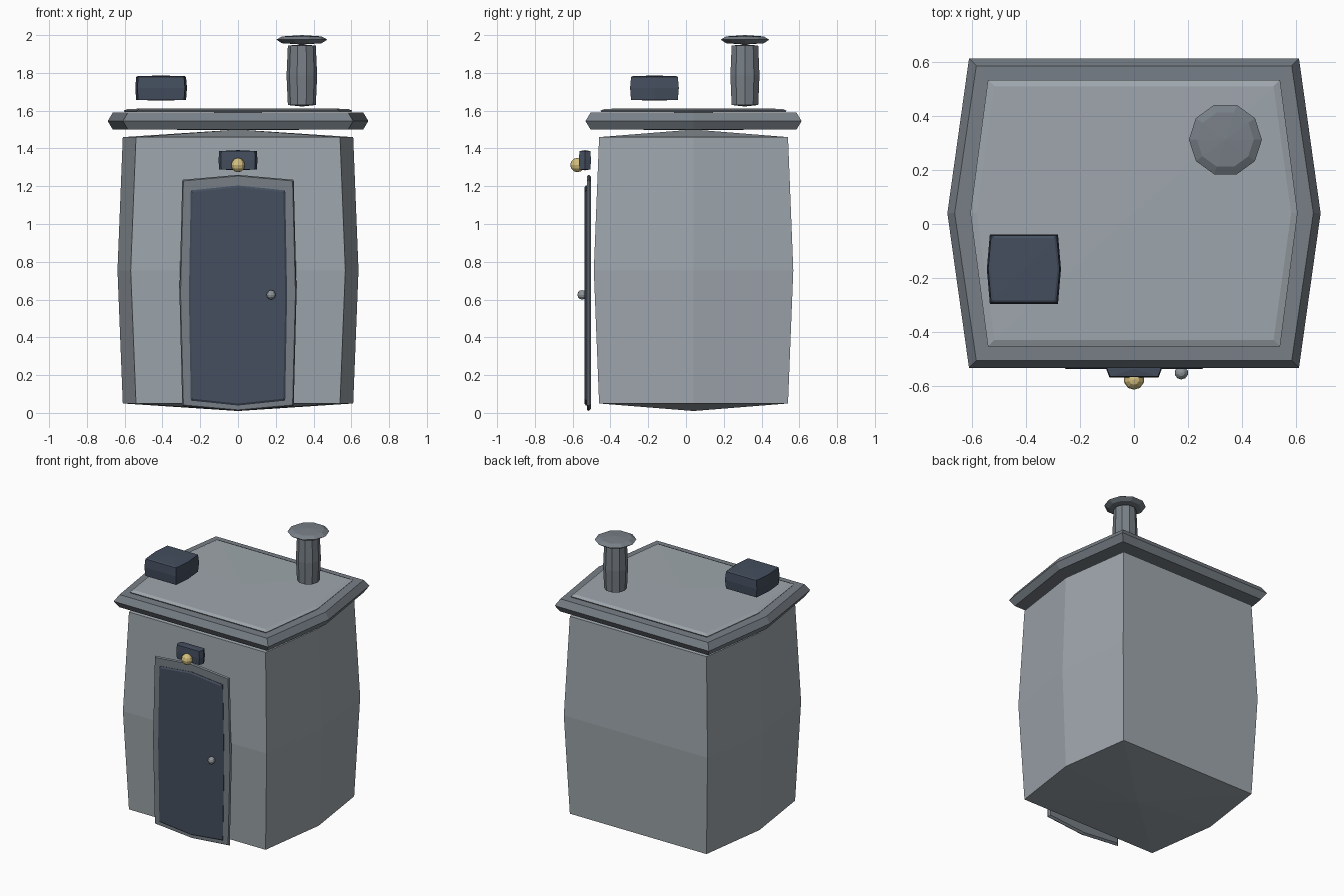
import bpy
import bmesh
import math

if "Cube" in bpy.data.objects:
    bpy.data.objects.remove(bpy.data.objects["Cube"])


def material(name, rgb):
    m = bpy.data.materials.new(name)
    m.diffuse_color = (*rgb, 1.0)
    m.use_nodes = True
    m.node_tree.nodes["Principled BSDF"].inputs["Base Color"].default_value = m.diffuse_color
    return m


WALL = material("wall_grey", (0.342, 0.381, 0.413))
TRIM = material("trim_grey", (0.185, 0.212, 0.240))
DARK = material("dark_slate", (0.058, 0.076, 0.112))
LAMP = material("lamp_yellow", (0.66, 0.52, 0.21))
KNOB = material("knob_grey", (0.27, 0.30, 0.32))


def finish(name, bm, mat):
    bmesh.ops.recalc_face_normals(bm, faces=bm.faces)
    me = bpy.data.meshes.new(name)
    bm.to_mesh(me)
    bm.free()
    me.materials.append(mat)
    ob = bpy.data.objects.new(name, me)
    bpy.context.collection.objects.link(ob)
    return ob


def loft(name, rings, mat, start=None, end=None):
    """Join equal-length rings; close each end with an apex point or a flat cap."""
    bm = bmesh.new()
    loops = [[bm.verts.new(p) for p in ring] for ring in rings]
    n = len(loops[0])
    for a, b in zip(loops, loops[1:]):
        for i in range(n):
            j = (i + 1) % n
            bm.faces.new((a[i], a[j], b[j], b[i]))
    for ring, apex in ((loops[0], start), (loops[-1], end)):
        if apex is None:
            bm.faces.new(ring)
        else:
            tip = bm.verts.new(apex)
            for i in range(n):
                bm.faces.new((ring[i], ring[(i + 1) % n], tip))
    return finish(name, bm, mat)


def bulged_box(name, cx, cy, corner, side, depth, levels, mat, bottom, top):
    """Six-sided block, sides pointed at mid depth; levels are (z, growth)."""
    rings = []
    for z, g in levels:
        c, s, d = corner + g, side + g, depth + g
        rings.append([(cx + x, cy + y, z) for x, y in
                      ((-c, -d), (c, -d), (s, 0), (c, d), (-c, d), (-s, 0))])
    return loft(name, rings, mat, (cx, cy, bottom), (cx, cy, top))


def plate(name, corner, side, z_low, z_high, peak, layers, mat):
    """Upright panel with a bulged outline; layers are (y, inset)."""
    mid = (z_low + z_high) / 2
    rings = []
    for y, i in layers:
        c, s, lo, hi = corner - i, side - i, z_low + i, z_high - i
        rings.append([(-c, y, lo), (0, y, lo - peak), (c, y, lo), (s, y, mid),
                      (c, y, hi), (0, y, hi + peak), (-c, y, hi), (-s, y, mid)])
    return loft(name, rings, mat)


def turned(name, cx, cy, profile, sides, mat, bottom, top):
    """Faceted round part from (radius, z) points."""
    rings = [[(cx + r * math.cos(2 * math.pi * k / sides),
               cy + r * math.sin(2 * math.pi * k / sides), z) for k in range(sides)]
             for r, z in profile]
    return loft(name, rings, mat, (cx, cy, bottom), (cx, cy, top))


def ball(name, centre, radius, mat):
    bm = bmesh.new()
    bmesh.ops.create_uvsphere(bm, u_segments=10, v_segments=6, radius=radius)
    bmesh.ops.translate(bm, verts=bm.verts, vec=centre)
    return finish(name, bm, mat)


# Main hut body and its roof
bulged_box("body", 0, 0.04, 0.54, 0.61, 0.50,
           [(0.05, 0), (0.755, 0.028), (1.46, 0)], WALL, 0.01, 1.50)
bulged_box("roof_slab", 0, 0.04, 0.61, 0.69, 0.572,
           [(1.50, -0.027), (1.545, 0), (1.59, -0.027)], TRIM, 1.498, 1.592)
bulged_box("roof_panel", 0, 0.04, 0.54, 0.605, 0.493,
           [(1.592, -0.006), (1.600, 0), (1.610, -0.024)], WALL, 1.592, 1.612)

# Chimney pipe and cap
turned("chimney_pipe", 0.338, 0.312, [(0.074, 1.63), (0.081, 1.785), (0.074, 1.945)],
       10, TRIM, 1.622, 1.95)
turned("chimney_cap", 0.338, 0.312, [(0.105, 1.957), (0.135, 1.976), (0.105, 1.993)],
       10, TRIM, 1.95, 2.0)

# Small roof unit
bulged_box("roof_unit", -0.407, -0.167, 0.121, 0.132, 0.124,
           [(1.657, 0), (1.72, 0.005), (1.778, 0), (1.783, -0.008)], DARK, 1.653, 1.786)

# Door frame, door and knob
plate("door_frame", 0.295, 0.31, 0.036, 1.234, 0.026,
      [(-0.502, 0.012), (-0.514, 0), (-0.525, 0.006)], TRIM)
plate("door", 0.25, 0.26, 0.065, 1.178, 0.026,
      [(-0.515, 0.004), (-0.530, 0), (-0.537, 0.010)], DARK)
ball("door_knob", (0.175, -0.55, 0.625), 0.025, KNOB)

# Lamp above the door
bulged_box("lamp_mount", 0, -0.535, 0.088, 0.10, 0.029,
           [(1.289, 0), (1.338, 0.003), (1.386, 0)], DARK, 1.284, 1.391)
ball("lamp_bulb", (0, -0.575, 1.312), 0.038, LAMP)
